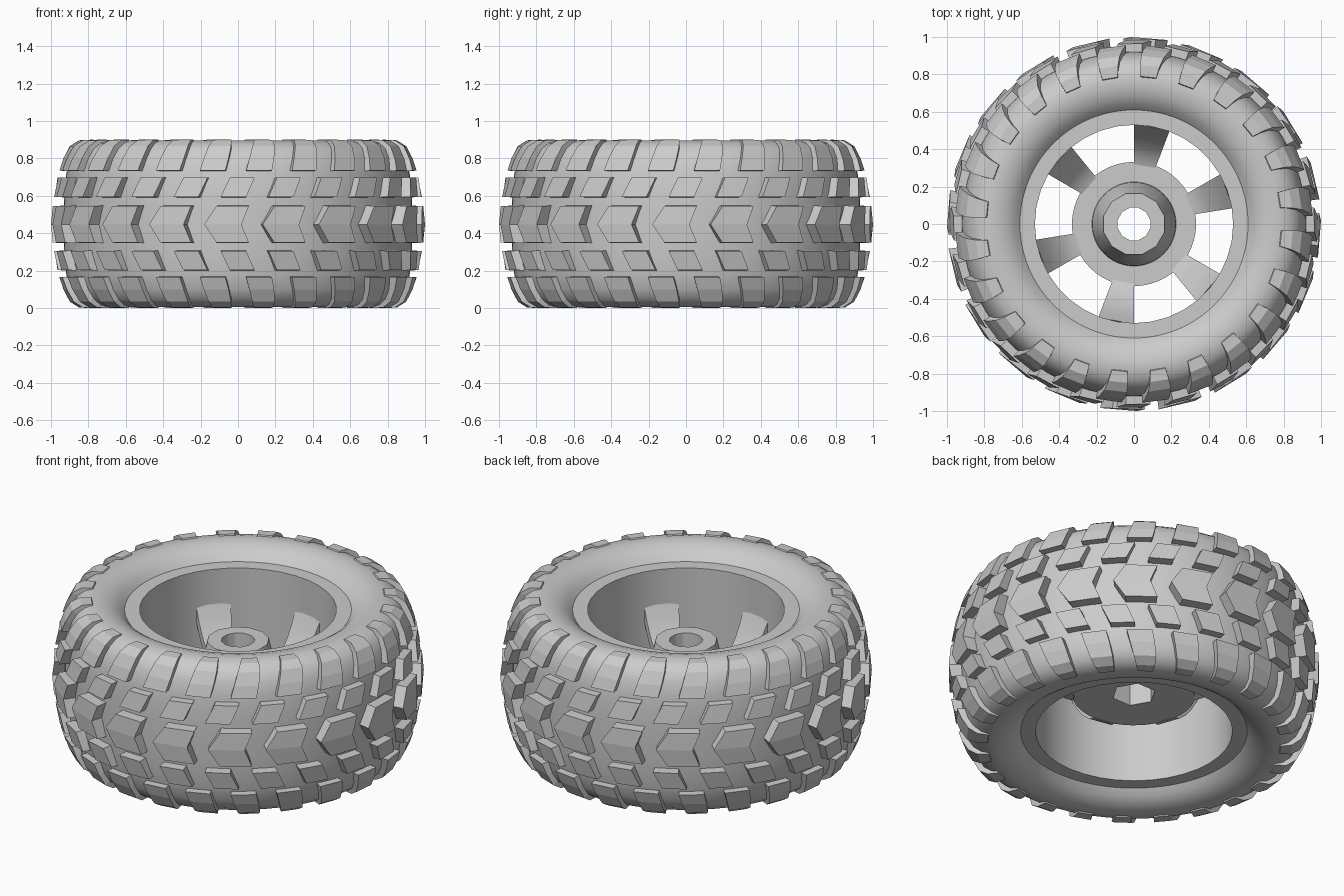
import bpy, bmesh, math
from math import pi, sin, cos, radians

cube = bpy.data.objects.get("Cube")
if cube:
    bpy.data.objects.remove(cube, do_unlink=True)

HEIGHT = 0.9

grey = bpy.data.materials.new("plain_grey")
grey.use_nodes = True
COLOUR = (0.6, 0.6, 0.6, 1.0)
grey.diffuse_color = COLOUR
bsdf = grey.node_tree.nodes["Principled BSDF"]
bsdf.inputs["Base Color"].default_value = COLOUR
bsdf.inputs["Roughness"].default_value = 0.7


def polar(r, a, z):
    """Point at radius r; angle a counts anticlockwise from the front (-y)."""
    return (r * sin(a), -r * cos(a), z)


def finish(name, bm, smooth=None):
    bmesh.ops.recalc_face_normals(bm, faces=bm.faces)
    mesh = bpy.data.meshes.new(name)
    bm.to_mesh(mesh)
    bm.free()
    mesh.materials.append(grey)
    obj = bpy.data.objects.new(name, mesh)
    bpy.context.collection.objects.link(obj)
    if smooth:
        bpy.ops.object.select_all(action='DESELECT')
        obj.select_set(True)
        bpy.context.view_layer.objects.active = obj
        bpy.ops.object.shade_smooth_by_angle(angle=radians(smooth))
    return obj


def bridge(bm, a, b):
    n = len(a)
    for i in range(n):
        bm.faces.new((a[i], a[(i + 1) % n], b[(i + 1) % n], b[i]))


def ngon_radius(r, sides, a):
    """Radius at angle a of a polygon with the given number of sides."""
    if not sides:
        return r
    h = pi / sides
    return r * cos(h) / cos((a + h) % (2 * h) - h)


def lathe(name, profile, segments, smooth=35):
    """Spin a closed (radius, z[, sides]) profile about the z axis."""
    bm = bmesh.new()
    rings = []
    for p in profile:
        sides = p[2] if len(p) > 2 else 0
        rings.append([bm.verts.new(polar(ngon_radius(p[0], sides, 2 * pi * i / segments),
                                         2 * pi * i / segments, p[1]))
                      for i in range(segments)])
    for i, ring in enumerate(rings):
        bridge(bm, ring, rings[(i + 1) % len(rings)])
    return finish(name, bm, smooth)


def loft_row(name, rows, count, phase, flip=False, smooth=None):
    """Ring of lofted blocks; a row is (r_out, z_out, r_in, z_in, a_start, a_end)."""
    bm = bmesh.new()
    for k in range(count):
        turn = phase + 2 * pi * k / count
        loops = []
        for ro, zo, ri, zi, a0, a1 in rows:
            if flip:
                zo, zi = HEIGHT - zo, HEIGHT - zi
            loops.append([bm.verts.new(polar(r, turn + a, z)) for r, a, z in
                          ((ro, a0, zo), (ro, a1, zo), (ri, a1, zi), (ri, a0, zi))])
        for a, b in zip(loops, loops[1:]):
            bridge(bm, a, b)
        bm.faces.new(loops[0])
        bm.faces.new(loops[-1])
    return finish(name, bm, smooth)


# Tyre carcass: rounded half profile, mirrored about mid height
half = [(0.60, 0.81), (0.615, 0.825), (0.64, 0.852), (0.68, 0.878), (0.73, 0.893),
        (0.78, 0.895), (0.83, 0.882), (0.87, 0.852), (0.90, 0.80), (0.918, 0.72),
        (0.928, 0.62), (0.932, 0.52)]
lathe("tyre", half + [(r, HEIGHT - z) for r, z in reversed(half)], 72, 60)

# Rim barrel with flat lips
lathe("rim_barrel", [(0.53, 0.08), (0.612, 0.08), (0.612, 0.82), (0.53, 0.82)], 36)

# Hub: flat disc, tapered boss, axle hole and hexagonal recess underneath
lathe("hub", [(0.119, 0.31, 6), (0.332, 0.31), (0.332, 0.36), (0.225, 0.36),
              (0.222, 0.40), (0.168, 0.64, 12), (0.09, 0.64, 12), (0.09, 0.46, 12),
              (0.119, 0.46, 6)], 48)

# Six spokes sweeping up from the disc to the barrel
w = radians(10.4)
loft_row("spokes", [(r, z, r + 0.015, z - 0.05, -w, w) for r, z in
                    ((0.315, 0.358), (0.36, 0.375), (0.41, 0.415), (0.46, 0.475),
                     (0.50, 0.54), (0.535, 0.615))],
         6, radians(49.5), smooth=35)

# Centre chevron blocks
loft_row("centre_chevrons", [
    (0.992, 0.35, 0.90, 0.345, 0.065, 0.24),
    (1.0, 0.447, 0.90, 0.447, 0.0, 0.20),
    (0.992, 0.545, 0.90, 0.55, 0.065, 0.24)], 20, radians(-10.4))

# Slanted middle and shoulder blocks, above and below
middle = [(0.984, 0.595, 0.90, 0.59, -0.095, 0.045),
          (0.966, 0.697, 0.89, 0.70, -0.045, 0.092)]
shoulder = [(0.956, 0.735, 0.88, 0.73, -0.085, 0.06),
            (0.935, 0.80, 0.86, 0.78, -0.066, 0.077),
            (0.90, 0.866, 0.82, 0.82, -0.045, 0.09),
            (0.85, 0.897, 0.78, 0.84, -0.03, 0.09),
            (0.79, 0.90, 0.76, 0.85, -0.02, 0.085)]
for label, flip in (("upper", False), ("lower", True)):
    loft_row(label + "_middle_blocks", middle, 24, 0.0, flip)
    loft_row(label + "_shoulder_blocks", shoulder, 24, radians(-7.5), flip)
